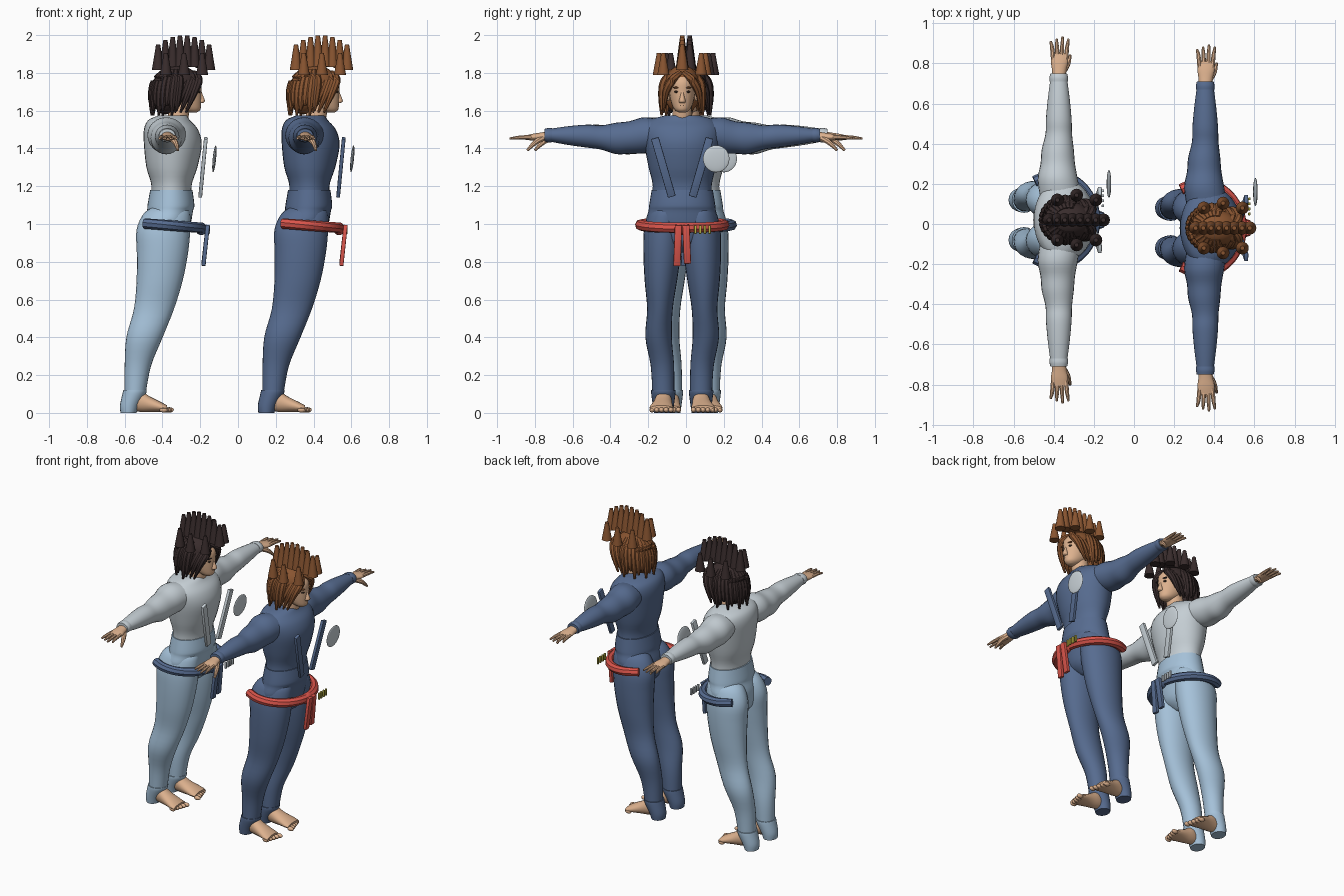
import bpy, bmesh, math
from mathutils import Vector, Matrix

cube = bpy.data.objects.get("Cube")
if cube:
    bpy.data.objects.remove(cube, do_unlink=True)


def material(name, colour):
    mat = bpy.data.materials.new(name)
    mat.use_nodes = True
    mat.diffuse_color = (*colour, 1)
    mat.node_tree.nodes["Principled BSDF"].inputs["Base Color"].default_value = (*colour, 1)
    return mat


SKIN = material("skin", (.72, .44, .27))
PALE = material("pale grey cloth", (.56, .62, .66))
SKY = material("light blue cloth", (.38, .54, .70))
NAVY = material("navy cloth", (.095, .15, .28))
RED = material("red cloth", (.70, .09, .07))
BLACK = material("black hair", (.04, .025, .025))
AUBURN = material("auburn hair", (.25, .09, .03))
SILVER = material("silver", (.6, .66, .7))
YELLOW = material("yellow", (.5, .45, .06))
DARK = material("dark eye", (.05, .03, .02))


def finish(name, bm, mat, origin):
    """Turn a bmesh into a smooth shaded object."""
    bmesh.ops.recalc_face_normals(bm, faces=bm.faces)
    mesh = bpy.data.meshes.new(name)
    bm.to_mesh(mesh)
    bm.free()
    mesh.materials.append(mat)
    obj = bpy.data.objects.new(name, mesh)
    obj.location = origin
    bpy.context.collection.objects.link(obj)
    bpy.ops.object.select_all(action="DESELECT")
    obj.select_set(True)
    bpy.context.view_layer.objects.active = obj
    bpy.ops.object.shade_smooth_by_angle(angle=math.radians(40))
    return obj


def refine(rings, steps):
    """Catmull-Rom interpolation between rings."""
    out = []
    for i in range(len(rings) - 1):
        quad = [Vector(rings[max(0, min(len(rings) - 1, i + k))]) for k in (-1, 0, 1, 2)]
        a, b, c, d = quad
        for j in range(steps):
            t = j / steps
            out.append(b + (c - a) * t / 2 + (a * 2 - b * 5 + c * 4 - d) * t ** 2 / 2
                       + (b * 3 - a - c * 3 + d) * t ** 3 / 2)
    return out + [Vector(rings[-1])]


AXES = {"X": ("Y", "Z"), "Y": ("X", "Z"), "Z": ("X", "Y")}
UNIT = {"X": Vector((1, 0, 0)), "Y": Vector((0, 1, 0)), "Z": Vector((0, 0, 1))}


def loft(name, rings, mat, origin, axis=None, side=1, sides=20, steps=4):
    """Skin over rings of (x, y, z, half width, half height)."""
    bm = bmesh.new()
    rows = refine(rings, steps)
    loops = []
    for i, row in enumerate(rows):
        centre = Vector(row[:3])
        if axis:
            u, v = (UNIT[a] for a in AXES[axis])
        else:
            ahead, behind = rows[min(i + 1, len(rows) - 1)], rows[max(i - 1, 0)]
            tangent = (Vector(ahead[:3]) - Vector(behind[:3])).normalized()
            u = tangent.cross(Vector((.3, .1, 1)) if abs(tangent.z) < .8 else UNIT["X"]).normalized()
            v = tangent.cross(u)
        loop = []
        for k in range(sides):
            ang = math.tau * k / sides
            p = centre + u * row[3] * math.cos(ang) + v * row[4] * math.sin(ang)
            loop.append(bm.verts.new((p.x, p.y * side, p.z)))
        loops.append(loop)
    for low, high in zip(loops, loops[1:]):
        for k in range(sides):
            n = (k + 1) % sides
            bm.faces.new((low[k], low[n], high[n], high[k]))
    bm.faces.new(loops[0])
    bm.faces.new(loops[-1])
    return finish(name, bm, mat, origin)


def upright(name, rows, mat, origin, **kw):
    """Loft from rows of (z, x, half depth, half width), centred on y."""
    return loft(name, [(x, 0, z, a, b) for z, x, a, b in rows], mat, origin, "Z", **kw)


def tube(name, points, radii, mat, origin, side=1):
    return loft(name, [(*p, r, r) for p, r in zip(points, radii)], mat, origin, side=side, sides=8)


def ball(name, centre, size, mat, origin, tilt=0):
    bm = bmesh.new()
    place = Matrix.Translation(centre) @ Matrix.Rotation(tilt, 4, "Y") @ Matrix.Diagonal((*size, 1))
    bmesh.ops.create_uvsphere(bm, u_segments=24, v_segments=14, radius=1, matrix=place)
    return finish(name, bm, mat, origin)


def bar(name, top, bottom, thick, wide, mat, origin):
    """Flat bevelled strip between two points."""
    top, bottom = Vector(top), Vector(bottom)
    line = top - bottom
    bm = bmesh.new()
    turn = line.to_track_quat("Z", "Y").to_matrix().to_4x4()
    across = UNIT["Y"]
    z = line.normalized()
    x = across.cross(z).normalized()
    turn = Matrix((x, z.cross(x), z)).transposed().to_4x4()
    place = Matrix.Translation((top + bottom) / 2) @ turn @ Matrix.Diagonal((thick, wide, line.length, 1))
    bmesh.ops.create_cube(bm, size=1, matrix=place)
    bmesh.ops.bevel(bm, geom=bm.edges[:], offset=thick / 5, segments=2, affect="EDGES", profile=.5)
    return finish(name, bm, mat, origin)


def spike(name, base, height, wide, mat, origin):
    bm = bmesh.new()
    place = Matrix.Translation(Vector(base) + UNIT["Z"] * height / 2)
    bmesh.ops.create_cone(bm, cap_ends=True, segments=16, radius1=wide, radius2=wide / 3,
                          depth=height, matrix=place)
    return finish(name, bm, mat, origin)


def figure(tag, at, jacket, trousers, sash, hair, studs):
    # Trunk
    upright(tag + "hips", [(.85, -.02, .05, .04), (.9, -.02, .11, .13), (1, -.01, .125, .19),
                           (1.07, .005, .122, .178), (1.1, .01, .124, .175), (1.18, .012, .112, .162)],
            trousers, at, sides=32)
    upright(tag + "jacket", [(1.08, .01, .115, .165), (1.2, .013, .106, .156), (1.3, .015, .135, .178),
                             (1.42, .02, .153, .2), (1.5, .01, .143, .205), (1.55, 0, .11, .17),
                             (1.575, .02, .075, .09)], jacket, at, sides=32)
    upright(tag + "neck", [(1.5, .03, .06, .06), (1.58, .05, .055, .052), (1.66, .06, .055, .05)], SKIN, at)

    # Head and face
    upright(tag + "head", [(1.59, .125, .02, .018), (1.605, .115, .05, .04), (1.64, .09, .08, .058),
                           (1.7, .075, .097, .07), (1.76, .07, .098, .072), (1.81, .06, .06, .045)], SKIN, at)
    upright(tag + "nose", [(1.64, .165, .012, .014), (1.65, .17, .02, .018), (1.68, .168, .012, .01),
                           (1.71, .16, .008, .007)], SKIN, at)
    ball(tag + "mouth", (.158, 0, 1.628), (.011, .022, .006), SKIN, at)

    for side, word in ((1, "left_"), (-1, "right_")):
        part = tag + word
        ball(part + "eye", (.158, .03 * side, 1.70), (.009, .013, .006), DARK, at)
        ball(part + "brow", (.16, .03 * side, 1.722), (.01, .02, .005), hair, at)
        ball(part + "ear", (.06, .075 * side, 1.68), (.02, .012, .03), SKIN, at)

        # Leg, ankle cuff and foot
        loft(part + "leg", [(-.18, .1, .1, .056, .058), (-.165, .105, .25, .07, .062),
                            (-.13, .125, .4, .096, .07), (-.08, .118, .55, .106, .068),
                            (-.05, .113, .7, .122, .086), (-.035, .106, .85, .136, .1),
                            (-.03, .1, .97, .142, .102), (-.01, .09, 1.06, .12, .085),
                            (.01, .08, 1.1, .07, .05)], trousers, at, "Z", side, 24)
        loft(part + "cuff", [(-.215, .1, 0, .042, .05), (-.208, .1, .04, .052, .056),
                             (-.185, .1, .1, .062, .064), (-.18, .1, .122, .062, .064)],
             trousers, at, "Z", side)
        loft(part + "foot", [(-.2, .1, .06, .035, .045), (-.15, .1, .06, .045, .055),
                             (-.1, .104, .045, .052, .041), (-.04, .11, .03, .062, .026),
                             (-.01, .11, .023, .06, .017)], SKIN, at, "X", side)
        for k in range(5):
            ball(part + "toe", (.003 - .008 * k, (.06 + .025 * k) * side, .016),
                 (.022, .014, .014), SKIN, at)

        # Sleeve and hand
        loft(part + "sleeve", [(0, .1, 1.475, .1, .075), (-.015, .2, 1.47, .1, .095),
                               (-.015, .28, 1.458, .086, .086), (-.015, .35, 1.453, .08, .083),
                               (-.01, .43, 1.458, .066, .064), (-.01, .5, 1.465, .064, .061),
                               (-.01, .6, 1.468, .055, .05), (-.01, .7, 1.47, .042, .034)],
             jacket, at, "Y", side, 24)
        loft(part + "sleeve_cuff", [(-.01, .69, 1.47, .045, .037), (-.01, .71, 1.47, .046, .038),
                                    (-.01, .73, 1.47, .042, .033)], jacket, at, "Y", side)
        loft(part + "palm", [(-.01, .7, 1.468, .03, .024), (-.008, .75, 1.462, .036, .022),
                             (-.006, .79, 1.46, .043, .018), (-.006, .83, 1.457, .038, .012)],
             SKIN, at, "Y", side)
        for k in range(4):
            off = k - 1.5
            reach = .915 - .012 * abs(off - .5)
            tube(part + "finger", [(-.006 + .021 * off, .8, 1.46), (-.006 + .025 * off, .86, 1.458),
                                   (-.006 + .03 * off, reach, 1.452)], (.012, .0105, .006), SKIN, at, side)
        tube(part + "thumb", [(.01, .74, 1.455), (.035, .78, 1.43), (.047, .82, 1.39)],
             (.018, .014, .007), SKIN, at, side)

        # Lapel strip and hanging sash end
        bar(part + "lapel", (.195, .145 * side, 1.455), (.165, .055 * side, 1.145), .02, .042, jacket, at)
        bar(part + "sash_end", (.205, .02 * side, .995), (.182, .028 * side, .79 - .012 * (side < 0)),
            .022, .038, sash, at)

        # Swept locks beside the face
        for k in range(3):
            tube(part + "front_lock", [(.13 - .03 * k, .01, 1.8), (.157 - .03 * k, .05, 1.765),
                                       (.135 - .03 * k, .086, 1.7), (.09 - .03 * k, .1, 1.59)],
                 (.016, .022, .02, .006), hair, at, side)
        # Side crown spikes
        for k in range(3):
            spike(part + "side_spike", (-.017 + .096 * k, (.1 + .024 * (k == 1)) * side, 1.79),
                  .115, .032, hair, at)

    # Hair mass and hanging strands round the back
    ball(tag + "hair_cap", (.04, 0, 1.745), (.122, .092, .095), hair, at)
    ball(tag + "hair_back", (-.02, 0, 1.68), (.07, .09, .1), hair, at)
    for k in range(17):
        ang = math.radians(80 + 200 * k / 16)
        c, s = math.cos(ang), math.sin(ang)
        tip = 1.575 + .025 * (k % 3)
        tube(tag + "strand", [(.04 + .06 * c, .05 * s, 1.81), (.035 + .11 * c, .095 * s, 1.75),
                              (.025 + .115 * c, .105 * s, 1.67), (.02 + .115 * c, .11 * s, tip)],
             (.018, .024, .022, .006), hair, at)
    # Central row of crown spikes
    for k in range(8):
        t = k / 3.5 - 1
        base = 1.835 - .02 * t * t
        spike(tag + "crown_spike", (.077 + .135 * t, 0, base), 2 - .05 * t * t - base, .033, hair, at)

    # Sash open at the back, with a knot
    arc = [math.radians(-120 + 20 * k) for k in range(13)]
    tube(tag + "sash", [(-.03 + .2 * math.cos(a), .222 * math.sin(a), .995 - .015 * math.cos(a)) for a in arc],
         [.028] * len(arc), sash, at)
    ball(tag + "sash_knot", (.17, 0, .975), (.03, .055, .034), sash, at)

    # Chest disc and row of small studs
    ball(tag + "chest_disc", (.24, .18, 1.345), (.009, .07, .072), SILVER, at, .1)
    for k in range(4):
        y = .07 + .025 * k
        bar(tag + "stud", (.21, y, .993), (.21, y, .948), .012, .013, studs, at)


figure("pale_", (-.365, .02, 0), PALE, SKY, NAVY, BLACK, SILVER)
figure("navy_", (.365, -.02, 0), NAVY, NAVY, RED, AUBURN, YELLOW)
